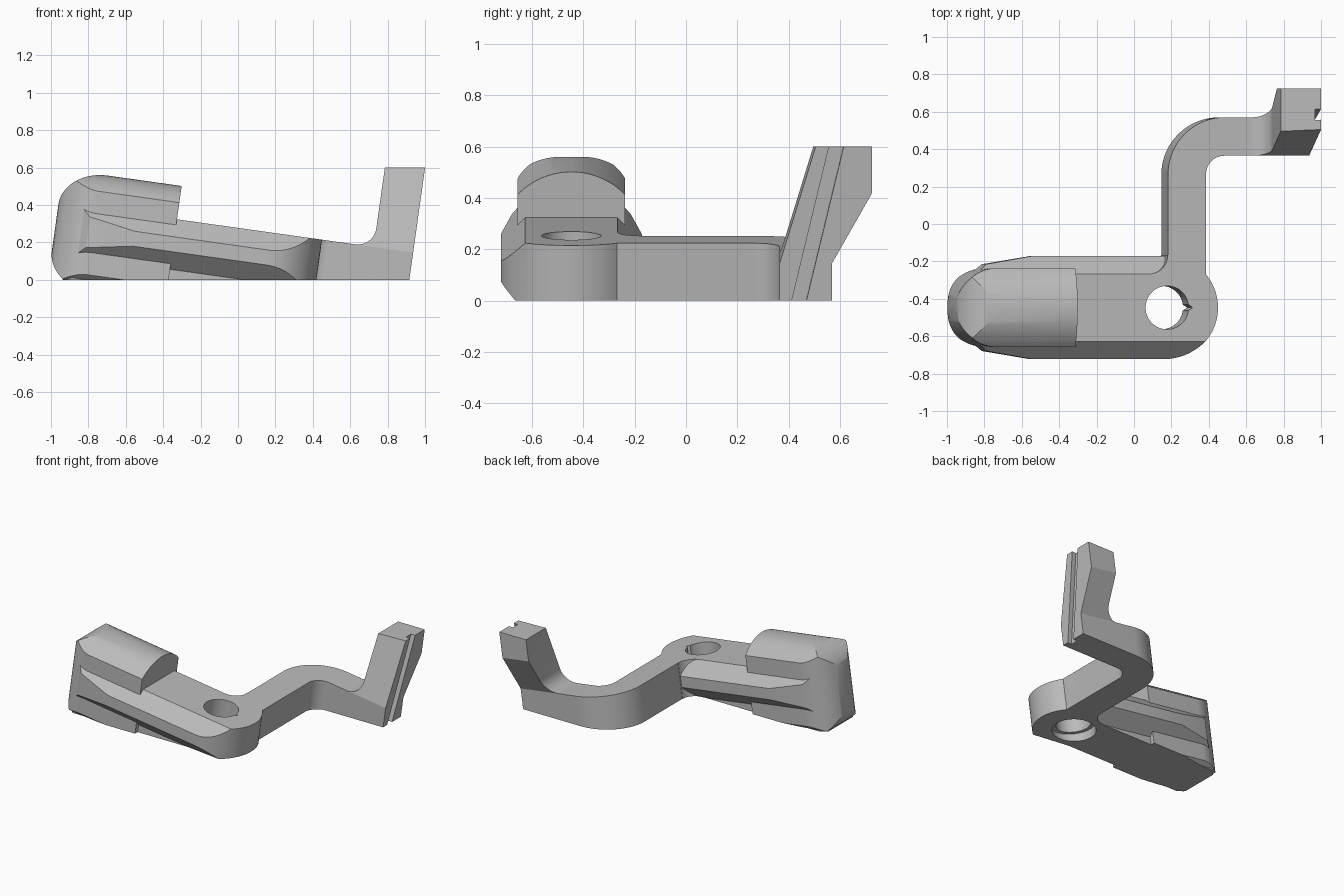
import bpy, bmesh
from math import cos, sin, radians
from mathutils import Matrix

if "Cube" in bpy.data.objects:
    bpy.data.objects.remove(bpy.data.objects["Cube"])

TILT = Matrix.Rotation(radians(8), 3, 'Y')   # the whole lever leans along x
TOP = 0.275                                  # top plane in the tilted frame
HUB_U, HUB_Y, HUB_R = 0.14, -0.447, 0.275
POST_L, POST_R = 0.694, 0.907
LOW = -0.4

gray = bpy.data.materials.new("plain gray")
gray.use_nodes = True
gray.diffuse_color = (0.5, 0.5, 0.5, 1)
gray.node_tree.nodes["Principled BSDF"].inputs["Base Color"].default_value = (0.5, 0.5, 0.5, 1)


def arc(cx, cy, rx, a0, a1, ry=None, n=20):
    ry = ry or rx
    angles = [radians(a0 + (a1 - a0) * i / n) for i in range(n + 1)]
    return [(cx + rx * cos(t), cy + ry * sin(t)) for t in angles]


def prism(name, pts, axis, lo, hi, tilt=True):
    """Extrude an outline along x, y or z of the tilted frame."""
    place = {'x': lambda p, h: (h, p[0], p[1]),
             'y': lambda p, h: (p[0], h, p[1]),
             'z': lambda p, h: (p[0], p[1], h)}[axis]
    bm = bmesh.new()
    ends = [[bm.verts.new(place(p, h)) for p in pts] for h in (lo, hi)]
    for ring in ends:
        bm.faces.new(ring)
    n = len(pts)
    for i in range(n):
        j = (i + 1) % n
        bm.faces.new((ends[0][i], ends[0][j], ends[1][j], ends[1][i]))
    bmesh.ops.recalc_face_normals(bm, faces=bm.faces)
    if tilt:
        bm.transform(TILT.to_4x4())
    mesh = bpy.data.meshes.new(name)
    bm.to_mesh(mesh)
    bm.free()
    mesh.materials.append(gray)
    obj = bpy.data.objects.new(name, mesh)
    bpy.context.collection.objects.link(obj)
    return obj


def combine(obj, tool, operation):
    """Apply a boolean and discard the tool."""
    mod = obj.modifiers.new("cut", 'BOOLEAN')
    mod.operation, mod.object, mod.solver = operation, tool, 'EXACT'
    bpy.context.view_layer.update()
    graph = bpy.context.evaluated_depsgraph_get()
    mesh = bpy.data.meshes.new_from_object(obj.evaluated_get(graph))
    obj.modifiers.clear()
    obj.data = mesh
    bpy.data.objects.remove(tool)


def trim(obj):
    """Cut level with the ground and the flat top."""
    square = [(-2, -2), (2, -2), (2, 2), (-2, 2)]
    combine(obj, prism("trim", square, 'z', 0, 0.6, tilt=False), 'INTERSECT')


def mirrored(half, centre):
    """Mirror (offset, height) points about a centre line."""
    return [(centre + d, h) for d, h in half] + [(centre - d, h) for d, h in reversed(half)]


# Lever body: winged cross-section limited by a plan with a round hub end
section = mirrored([(0.18, LOW), (0.18, 0.005), (0.275, 0.1), (0.275, 0.18), (0.18, TOP)], HUB_Y)
body = prism("lever_body", section, 'x', -1.1, 0.6)
plan = arc(HUB_U, HUB_Y, HUB_R, -90, 90, n=40)
taper = [(-0.58, 0.275), (-0.83, 0.232), (-0.93, 0.14)]
plan += [(u, HUB_Y + d) for u, d in taper] + [(u, HUB_Y - d) for u, d in reversed(taper)]
combine(body, prism("plan", plan, 'z', -0.8, 0.8), 'INTERSECT')
trim(body)

# Pivot hole with a wider recess below and a small key notch
combine(body, prism("hole", arc(HUB_U, HUB_Y, 0.116, 0, 354, n=59), 'z', -0.5, 0.5), 'DIFFERENCE')
combine(body, prism("recess", arc(HUB_U, HUB_Y, 0.145, 0, 354, n=59), 'z', -0.5, 0.06), 'DIFFERENCE')
notch = [(HUB_U + 0.08, HUB_Y - 0.04), (HUB_U + 0.138, HUB_Y), (HUB_U + 0.08, HUB_Y + 0.04)]
combine(body, prism("notch", notch, 'z', -0.5, 0.5), 'DIFFERENCE')

# Inside fillet between the lever body and the arm
web = [(0.15, -0.3), (0.15, -0.167)] + arc(0.043, -0.167, 0.1, 0, -90, n=12) + [(0.043, -0.3)]
trim_web = prism("corner_web", web, 'z', LOW, TOP)
trim(trim_web)

# Offset arm: runs back from the hub and bends to the side
arm_plan = [(0.35, -0.3)] + arc(0.45, 0.265, 0.1, 180, 90) + [(POST_R, 0.365), (POST_R, 0.57)]
arm_plan += arc(0.45, 0.265, 0.305, 90, 180, n=32) + [(0.145, -0.3)]
arm = prism("offset_arm", arm_plan, 'z', LOW, TOP)
trim(arm)

# Upright post: leaning profile with a fillet at its foot
lean = [(0.365, TOP), (0.505, 0.733), (0.53, 0.82), (0.725, 0.82), (0.725, 0.55), (0.57, TOP)]
post = prism("upright_post", lean, 'x', 0.5, POST_R)
side = [(0.594, 0.2)] + arc(POST_L - 0.1, TOP + 0.1, 0.1, -90, 0, n=16)
side += [(POST_L, 0.9), (1.0, 0.9), (1.0, 0.2)]
combine(post, prism("side", side, 'y', 0, 1), 'INTERSECT')
trim(post)

# Slanted groove down the outer end of post and arm
for part in (arm, post):
    groove = [(0.365, -0.07), (0.595, 0.89), (0.652, 0.89), (0.422, -0.07)]
    combine(part, prism("groove", groove, 'x', 0.875, 1.0), 'DIFFERENCE')

# Knob: crowned section, rounded nose in side view and in plan
MID, HALF, CROWN = 0.14, 0.21, 0.29
END, NOSE = -0.368, -1.007
crown = arc(HUB_Y, MID + 0.315 - CROWN, CROWN, 43.6, 136.4)
crown += [(y, 2 * MID - w) for y, w in reversed(crown)]
knob = prism("knob", crown, 'x', -1.1, END)
nose = [(0, 0.6)] + arc(NOSE + 0.24, MID + 0.125, 0.24, 90, 180, 0.19)
nose += arc(NOSE + 0.24, MID - 0.125, 0.24, 180, 270, 0.19) + [(0, MID - 0.315)]
nose[0] = (0, MID + 0.315)
combine(knob, prism("nose", nose, 'y', -1, 0), 'INTERSECT')
outline = arc(NOSE + HALF, HUB_Y, HALF, 90, 270, n=40) + [(0, HUB_Y - HALF), (0, HUB_Y + HALF)]
combine(knob, prism("outline", outline, 'z', -0.9, 0.9), 'INTERSECT')
trim(knob)

# Smooth curved faces, keep the edges crisp
bpy.ops.object.select_all(action='DESELECT')
for part in (body, trim_web, arm, post, knob):
    part.select_set(True)
    bpy.context.view_layer.objects.active = part
bpy.ops.object.shade_smooth_by_angle(angle=radians(25))
